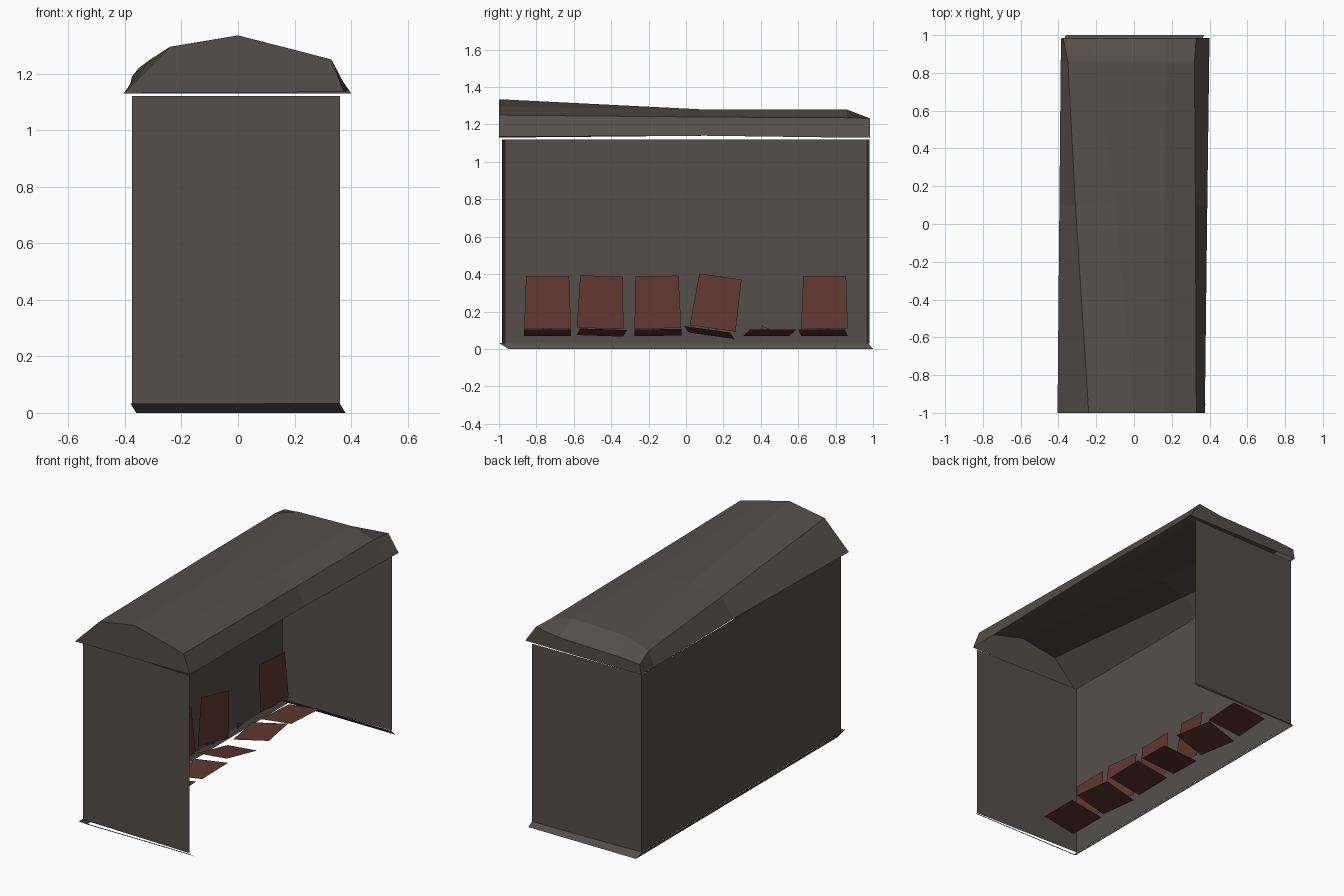
import bpy
from math import radians
from mathutils import Matrix, Vector

cube = bpy.data.objects.get("Cube")
if cube:
    bpy.data.objects.remove(cube, do_unlink=True)


def make_material(name, colour):
    mat = bpy.data.materials.new(name)
    mat.use_nodes = True
    mat.diffuse_color = (*colour, 1)
    bsdf = mat.node_tree.nodes["Principled BSDF"]
    bsdf.inputs["Base Color"].default_value = (*colour, 1)
    bsdf.inputs["Roughness"].default_value = 0.9
    return mat


grey = make_material("weathered grey", (0.088, 0.078, 0.066))
red = make_material("faded red", (0.12, 0.038, 0.028))


def add_mesh(name, verts, faces, mat):
    mesh = bpy.data.meshes.new(name)
    mesh.from_pydata(verts, [], faces)
    mesh.materials.append(mat)
    mesh.update()
    obj = bpy.data.objects.new(name, mesh)
    bpy.context.collection.objects.link(obj)
    return obj


def loft(name, rows, mat, capped=False):
    """Join equal-length rows of points into a flat-faced sheet."""
    n = len(rows[0])
    verts = [p for row in rows for p in row]
    faces = [(j * n + i, j * n + i + 1, (j + 1) * n + i + 1, (j + 1) * n + i)
             for j in range(len(rows) - 1) for i in range(n - 1)]
    if capped:
        faces.append(tuple(reversed(range(n))))
        faces.append(tuple(range(len(verts) - n, len(verts))))
    return add_mesh(name, verts, faces, mat)


def at_height(outline, z):
    return [(x, y, z) for x, y in outline]


# Three thin walls, open on the +x side
plan = [(0.36, 0.98), (-0.375, 0.965), (-0.375, -0.965), (0.36, -0.985)]
loft("walls", [at_height(plan, 0.03), at_height(plan, 1.12)], grey)

# Bent skirt along the foot of the walls
skirt_foot = [(0.37, 1.0), (-0.36, 1.0), (-0.36, -0.95), (0.38, -0.95)]
skirt_top = [(0.36, 0.97), (-0.38, 0.965), (-0.38, -1.0), (0.36, -1.0)]
loft("skirt", [at_height(skirt_foot, 0), at_height(skirt_top, 0.033)], grey)

# Hollow roof shell: cross-sections along y, hipped at the +y end
sections = [
    (-1.0, [(-0.405, 1.13), (-0.24, 1.295), (0, 1.335),
            (0.16, 1.294), (0.33, 1.25), (0.375, 1.135)]),
    (0.1, [(-0.395, 1.14), (-0.31, 1.25), (-0.1, 1.28),
           (0.16, 1.28), (0.325, 1.24), (0.388, 1.14)]),
    (0.86, [(-0.388, 1.13), (-0.35, 1.22), (-0.2, 1.27),
            (0.17, 1.28), (0.32, 1.236), (0.398, 1.13)]),
    (0.985, [(-0.385, 1.13), (-0.375, 1.19), (-0.25, 1.2),
             (0.17, 1.21), (0.33, 1.232), (0.4, 1.13)]),
]
loft("roof", [[(x, y, z) for x, z in pts] for y, pts in sections], grey, True)

# Row of flimsy seats: y centre, roll, yaw, has a backrest
seats = [(-0.74, 0, 0, True), (-0.46, -2, 5, True), (-0.15, 1, 0, True),
         (0.14, -8, -8, True), (0.43, 0, 10, False), (0.74, 0, -4, True)]
half = 0.125
for number, (y, roll, yaw, has_back) in enumerate(seats, 1):
    place = (Matrix.Translation((-0.27, y, 0.09))
             @ Matrix.Rotation(radians(yaw), 4, 'Z')
             @ Matrix.Rotation(radians(roll), 4, 'X'))

    def plate(name, points, mat):
        add_mesh(f"{name}_{number}", [place @ Vector(p) for p in points],
                 [tuple(range(len(points)))], mat)

    plate("seat", [(0, -half, -0.02), (0.22, -half, 0.015),
                   (0.22, half, 0.015), (0, half, -0.02)], red)
    if has_back:
        plate("backrest", [(0, -half, 0.02), (0, half, 0.02),
                           (-0.02, half - 0.01, 0.3), (-0.02, -half + 0.01, 0.3)], red)
    plate("bracket", [(-0.02, -0.03, 0), (-0.02, 0.05, 0), (-0.02, -0.02, 0.035)], grey)
